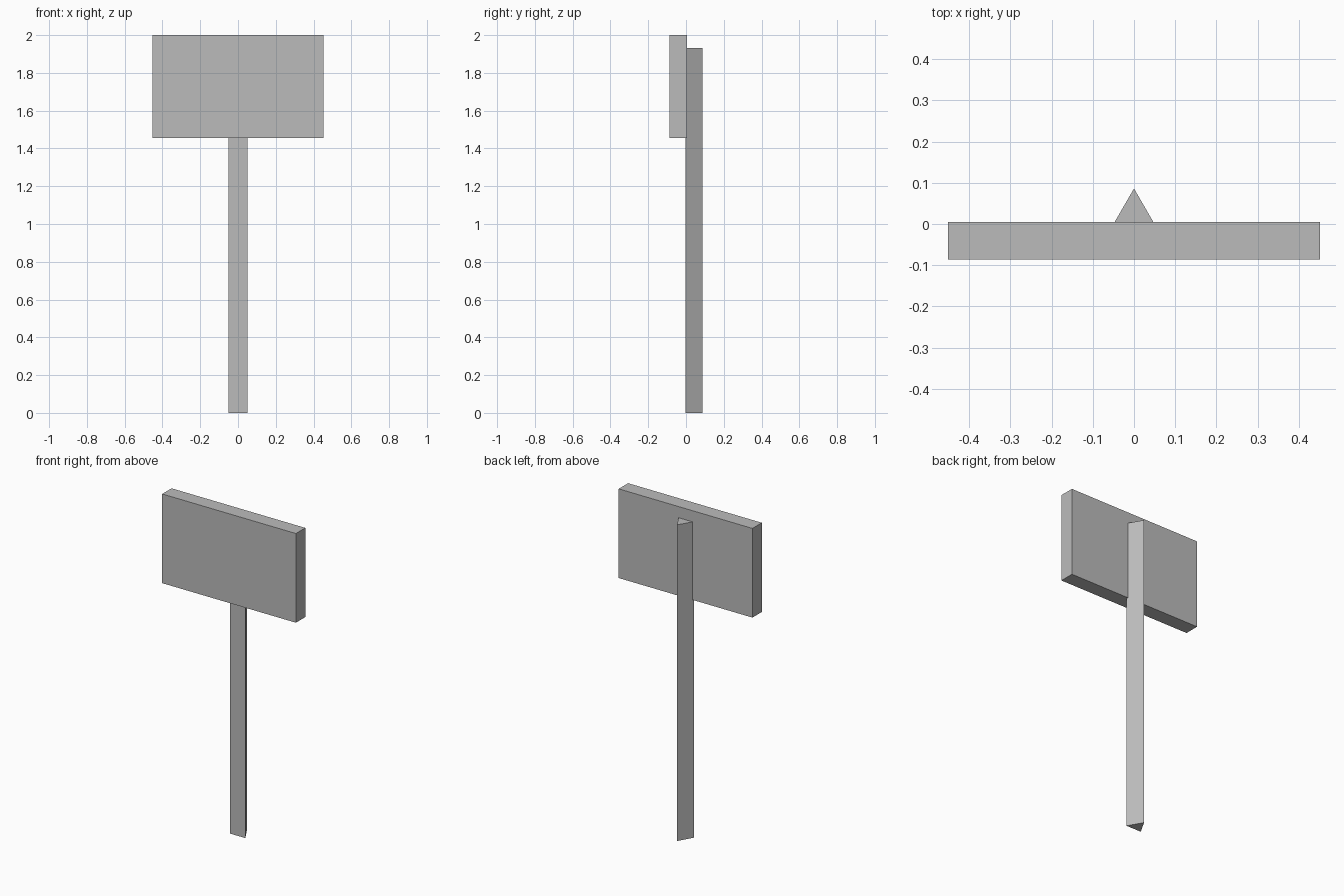
import bpy
import math

cube = bpy.data.objects.get("Cube")
if cube:
    bpy.data.objects.remove(cube, do_unlink=True)

# Single grey material
grey = bpy.data.materials.new("plain grey")
grey.use_nodes = True
colour = (0.5, 0.5, 0.5, 1)
grey.diffuse_color = colour
grey.node_tree.nodes["Principled BSDF"].inputs["Base Color"].default_value = colour


def finish(name):
    obj = bpy.context.object
    obj.name = name
    obj.data.name = name
    obj.data.materials.append(grey)
    bpy.ops.object.transform_apply(location=False, rotation=True, scale=True)
    return obj


# Rectangular sign board
BOTTOM, TOP = 1.455, 2.0
bpy.ops.mesh.primitive_cube_add(size=1, location=(0, -0.041, (BOTTOM + TOP) / 2))
bpy.context.object.scale = (0.904, 0.0905, TOP - BOTTOM)
finish("sign_board")

# Triangular post, one edge pointing to the back, flat side sunk into the board
POST_HEIGHT, RADIUS, BACK = 1.932, 0.0595, 0.0862
bpy.ops.mesh.primitive_cylinder_add(vertices=3, radius=RADIUS, depth=POST_HEIGHT,
                                    location=(0, BACK - RADIUS, POST_HEIGHT / 2))
post = bpy.context.object
# Turn the first corner to +y wherever the primitive places it
corner = post.data.vertices[0].co
post.rotation_euler.z = math.pi / 2 - math.atan2(corner.y, corner.x)
finish("post")
